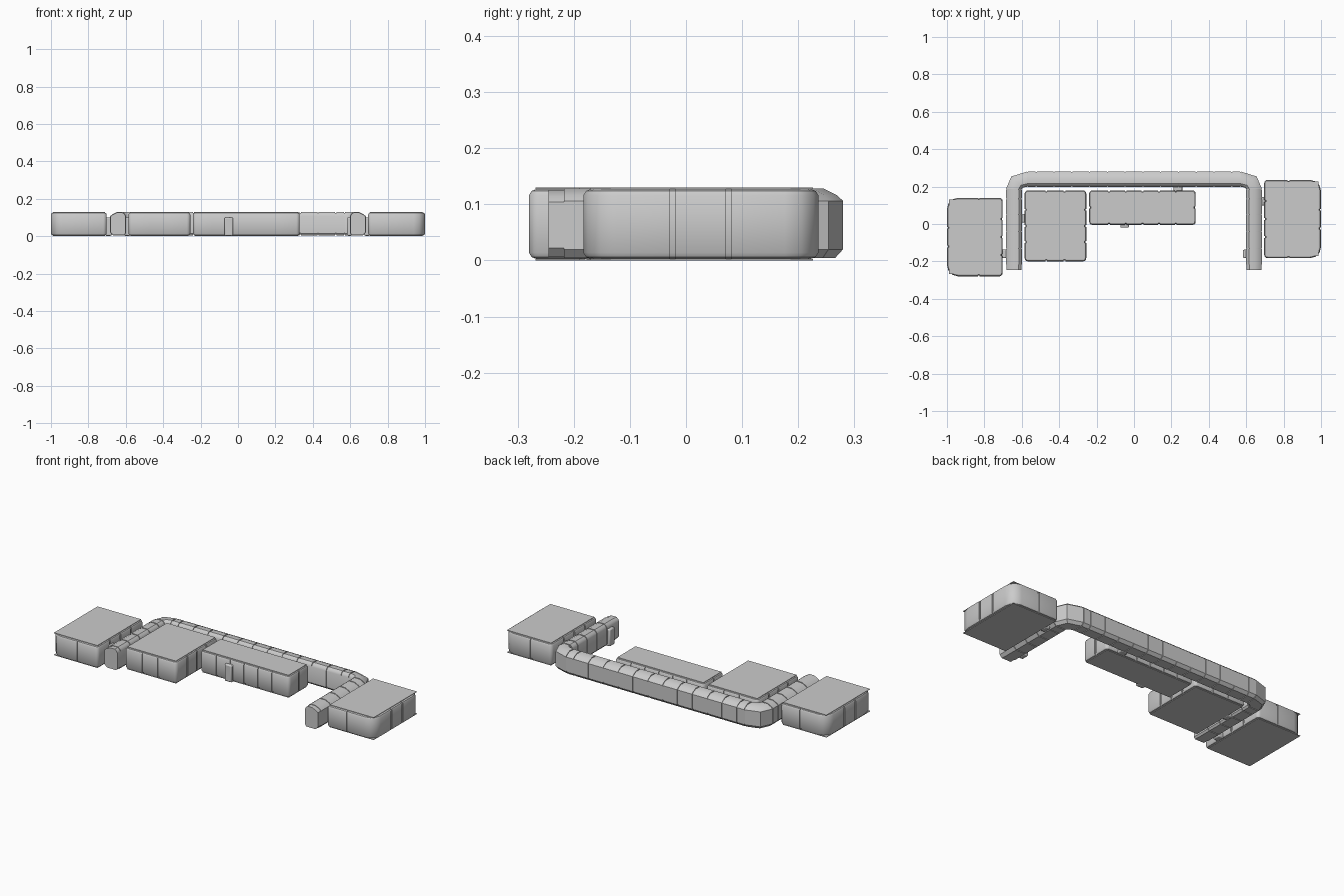
import bpy, bmesh, math
from mathutils import Vector

if "Cube" in bpy.data.objects:
    bpy.data.objects.remove(bpy.data.objects["Cube"])


def make_object(name, rings, cyclic_caps):
    """Skin a list of closed rings, optionally capping both ends."""
    bm = bmesh.new()
    vr = [[bm.verts.new(p) for p in ring] for ring in rings]
    n = len(vr[0])
    for a, b in zip(vr, vr[1:]):
        for i in range(n):
            j = (i + 1) % n
            bm.faces.new((a[i], a[j], b[j], b[i]))
    if cyclic_caps:
        bm.faces.new(vr[0])
        bm.faces.new(vr[-1])
    bmesh.ops.recalc_face_normals(bm, faces=bm.faces)
    me = bpy.data.meshes.new(name)
    bm.to_mesh(me)
    bm.free()
    ob = bpy.data.objects.new(name, me)
    bpy.context.collection.objects.link(ob)
    bpy.context.view_layer.objects.active = ob
    ob.select_set(True)
    bpy.ops.object.shade_smooth_by_angle(angle=math.radians(35))
    ob.select_set(False)
    return ob


def box(name, x0, x1, y0, y1, z0, z1, bevel=0.0):
    ring = [(x0, y0), (x1, y0), (x1, y1), (x0, y1)]
    ob = make_object(name, [[(x, y, z) for x, y in ring] for z in (z0, z1)], True)
    if bevel:
        m = ob.modifiers.new("bevel", 'BEVEL')
        m.width = bevel
        m.segments = 2
    return ob


def outline(x0, x1, y0, y1, radii, inset, pitch=0.092, gap=0.005, depth=0.005):
    """Rounded rectangle with a shallow groove at every wall panel joint."""
    corners = [Vector(c) for c in ((x0, y0), (x1, y0), (x1, y1), (x0, y1))]
    pts = []
    for k in range(4):
        a, b = corners[k], corners[(k + 1) % 4]
        d = (b - a).normalized()
        nrm = Vector((-d.y, d.x))                    # points inward
        ra, rb = radii[k], radii[(k + 1) % 4]
        # rounded corner
        centre = a + (d + nrm) * ra
        for s in range(4):
            t = s / 3 * math.pi / 2
            pts.append(centre - (d * math.sin(0) + d * math.cos(t) + nrm * math.sin(t)) * (ra - inset))
        # straight wall with grooves
        length = (b - a).length
        start, end = ra, length - rb
        count = max(1, round((end - start) / pitch))
        for j in range(1, count):
            s = start + (end - start) * j / count
            for ds, dd in ((-gap, 0), (-gap, depth), (gap, depth), (gap, 0)):
                pts.append(a + d * (s + ds) + nrm * (inset + dd))
    return pts


def room(name, x0, x1, y0, y1, radii, plate):
    # panelled walls with softened top and bottom edges
    prof = [(0.003, 0.013), (0.006, 0.005), (0.014, 0), (0.116, 0), (0.124, 0.005), (0.127, 0.013)]
    rings = [[(p.x, p.y, z) for p in outline(x0, x1, y0, y1, radii, i)] for z, i in prof]
    make_object(name + "_walls", rings, True)
    # thin floor and roof sheets
    box(name + "_floor", *plate, 0.0, 0.003)
    box(name + "_roof", *plate, 0.127, 0.130)


S, L = 0.018, 0.06
room("left_room", -1.0, -0.702, -0.28, 0.14, (L, S, S, L), (-0.99, -0.712, -0.268, 0.13))
room("right_room", 0.696, 1.0, -0.183, 0.236, (S, L, L, S), (0.706, 0.987, -0.17, 0.226))
room("square_room", -0.585, -0.255, -0.2, 0.18, (S,) * 4, (-0.575, -0.265, -0.19, 0.17))
room("long_room", -0.24, 0.33, -0.005, 0.18, (S,) * 4, (-0.23, 0.32, 0.005, 0.17))

# corridor cross-section: (fraction from outer to inner wall, height)
PROFILE = [(0, 0.02), (0, 0.106), (0.13, 0.116), (0.42, 0.128), (0.8, 0.128), (0.93, 0.12),
           (1, 0.108), (1, 0.014), (0.9, 0.004), (0.18, 0.004)]


def section(outer, inner, scale=1.0):
    o, i = Vector(outer), Vector(inner)
    ring = []
    for f, z in PROFILE:
        p = o.lerp(i, 0.5 + (f - 0.5) * scale)
        ring.append((p.x, p.y, 0.066 + (z - 0.066) * scale))
    return ring


def joint(pair_at, t, g=0.003):
    """Recessed seam between two corridor segments."""
    return [section(*pair_at(t + s * g), sc) for s, sc in ((-1, 1), (-1, 0.94), (1, 0.94), (1, 1))]


def leg(y):
    return (-0.684, y), (-0.599, y)


def back(x):
    return (x, 0.28), (x, 0.199)


# left leg, corner, then half of the back; the rest is the mirror image
half = [section(*leg(-0.245), 0.96), section(*leg(-0.217), 0.96), section(*leg(-0.217))]
for y in (-0.13, -0.04, 0.05, 0.135):
    half += joint(leg, y)
half += joint(leg, 0.185)
half += [section((-0.656, 0.254), (-0.592, 0.195))]
half += joint(back, -0.57)
for k in range(6, 0, -1):
    half += joint(back, -0.095 * k + 0.0475)
mirrored = [[(-x, y, z) for x, y, z in r] for r in reversed(half)]
make_object("corridor", half + mirrored, True)

# doorways and the short links between rooms and corridor
box("front_door", -0.073, -0.027, -0.02, 0.005, 0.002, 0.1, 0.006)
box("long_room_back_door", 0.212, 0.258, 0.17, 0.21, 0.002, 0.1, 0.006)
for name, x0, x1, y in (("square_room_link", -0.61, -0.575, 0.03),
                        ("left_room_link", -0.71, -0.675, -0.16),
                        ("right_room_link", 0.675, 0.705, 0.122),
                        ("corridor_inner_door", 0.583, 0.61, -0.16)):
    box(name, x0, x1, y - 0.023, y + 0.023, 0.002, 0.1, 0.006)
